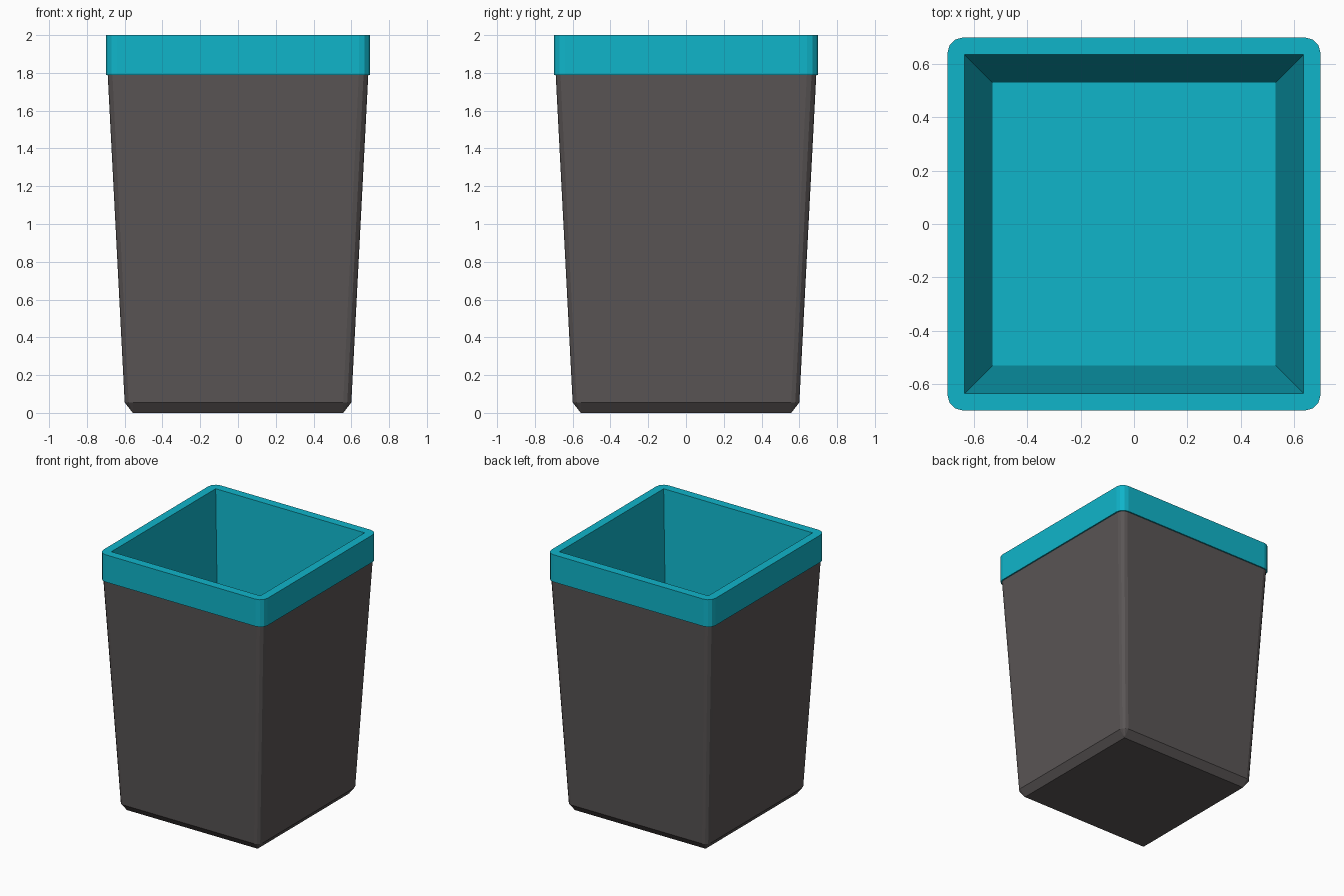
import bpy, bmesh
from math import cos, sin, pi

if "Cube" in bpy.data.objects:
    bpy.data.objects.remove(bpy.data.objects["Cube"])

SEG = 3  # facets per rounded corner


def ring(half, radius, z):
    """Rounded square outline, counter-clockwise."""
    pts = []
    for q, (sx, sy) in enumerate([(1, 1), (-1, 1), (-1, -1), (1, -1)]):
        for i in range(SEG + 1):
            a = (q + i / SEG) * pi / 2
            c = half - radius
            pts.append((sx * c + radius * cos(a), sy * c + radius * sin(a), z))
    return pts


def loft(name, profile, color, cap_start=False, cap_end=False):
    """Skin a list of (half width, corner radius, z) outlines."""
    bm = bmesh.new()
    rings = [[bm.verts.new(p) for p in ring(*r)] for r in profile]
    n = len(rings[0])
    for a, b in zip(rings, rings[1:]):
        for i in range(n):
            j = (i + 1) % n
            bm.faces.new((a[i], a[j], b[j], b[i]))
    if cap_start:
        bm.faces.new(rings[0][::-1])
    if cap_end:
        bm.faces.new(rings[-1])
    # sharp corners are outlines with zero radius, merged here
    bmesh.ops.remove_doubles(bm, verts=bm.verts, dist=1e-4)
    mesh = bpy.data.meshes.new(name)
    bm.to_mesh(mesh)
    bm.free()
    mat = bpy.data.materials.new(name + "_color")
    mat.diffuse_color = (*color, 1)
    mat.use_nodes = True
    mat.node_tree.nodes["Principled BSDF"].inputs["Base Color"].default_value = mat.diffuse_color
    mesh.materials.append(mat)
    obj = bpy.data.objects.new(name, mesh)
    bpy.context.collection.objects.link(obj)
    return obj


# Tapered outer shell with chamfered foot
loft("bin_body",
     [(0.557, 0, 0), (0.60, 0.043, 0.055), (0.69, 0.05, 1.795)],
     (0.102, 0.091, 0.091), cap_start=True)

# Rim band, top lip, sloping inner walls and floor
loft("rim_and_liner",
     [(0.635, 0, 1.79), (0.70, 0.06, 1.79), (0.70, 0.06, 2.0),
      (0.635, 0, 2.0), (0.53, 0, 0.07)],
     (0.005, 0.46, 0.59), cap_end=True)
